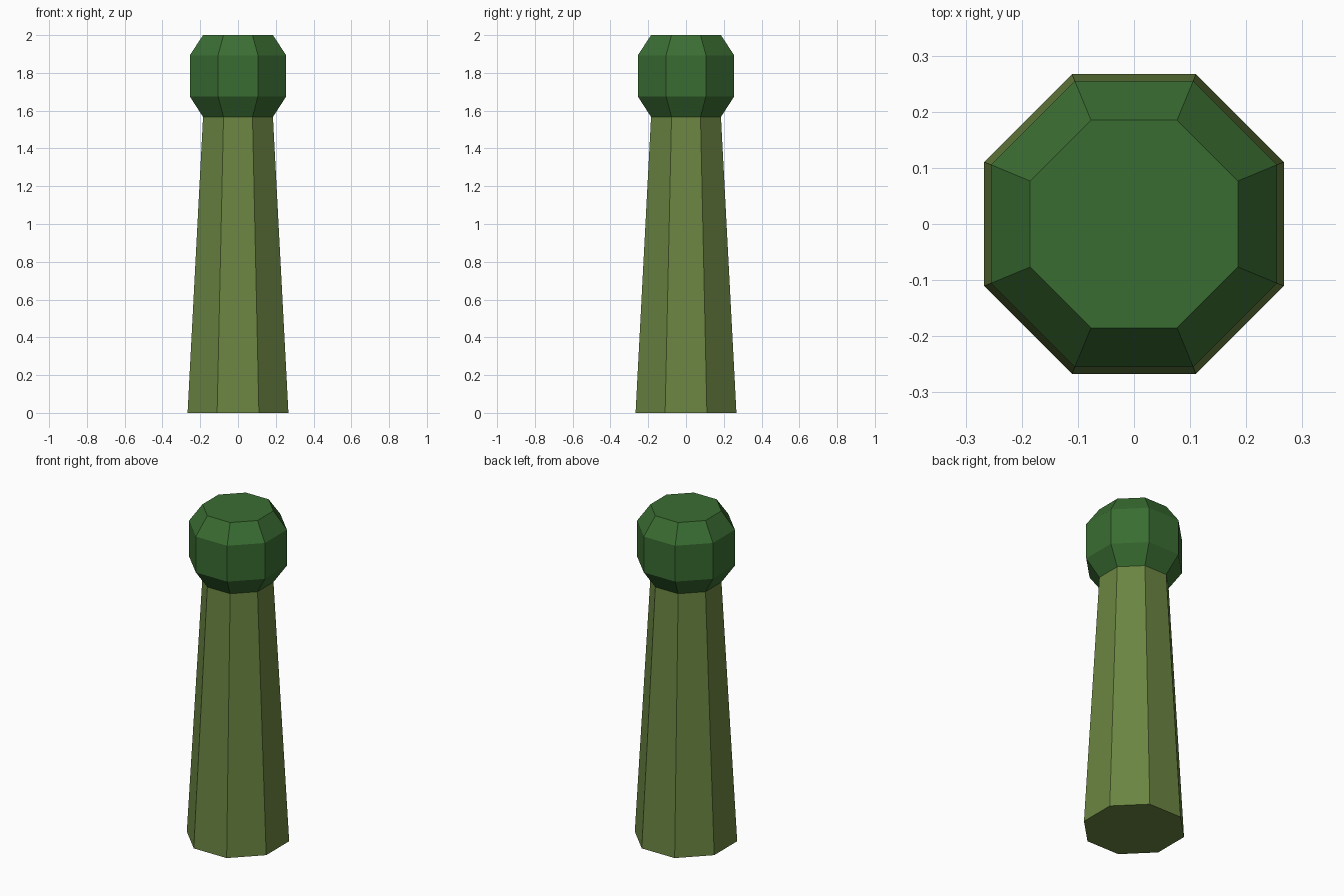
import bpy
import bmesh
from math import cos, sin, pi

cube = bpy.data.objects.get("Cube")
if cube:
    bpy.data.objects.remove(cube, do_unlink=True)

SIDES = 8


def make_material(name, rgb):
    mat = bpy.data.materials.new(name)
    mat.use_nodes = True
    color = (*rgb, 1.0)
    mat.diffuse_color = color
    mat.node_tree.nodes["Principled BSDF"].inputs["Base Color"].default_value = color
    return mat


def faceted_column(name, profile, mat):
    """Stack octagon rings from (apothem, height) pairs and cap both ends."""
    bm = bmesh.new()
    rings = []
    for apothem, z in profile:
        radius = apothem / cos(pi / SIDES)
        angles = [(i + 0.5) * 2 * pi / SIDES for i in range(SIDES)]
        rings.append([bm.verts.new((radius * cos(a), radius * sin(a), z)) for a in angles])
    for low, high in zip(rings, rings[1:]):
        for i in range(SIDES):
            j = (i + 1) % SIDES
            bm.faces.new((low[i], low[j], high[j], high[i]))
    bm.faces.new(rings[0][::-1])
    bm.faces.new(rings[-1])
    mesh = bpy.data.meshes.new(name)
    bm.to_mesh(mesh)
    bm.free()
    mesh.materials.append(mat)
    obj = bpy.data.objects.new(name, mesh)
    bpy.context.collection.objects.link(obj)
    return obj


olive = make_material("olive green", (0.147, 0.235, 0.054))
leaf = make_material("deep green", (0.042, 0.152, 0.032))

# Tapered shaft
faceted_column("shaft", [(0.267, 0.0), (0.185, 1.567)], olive)

# Rounded knob with bevelled top and bottom
faceted_column("knob", [(0.185, 1.567), (0.255, 1.675), (0.255, 1.893), (0.185, 2.0)], leaf)
